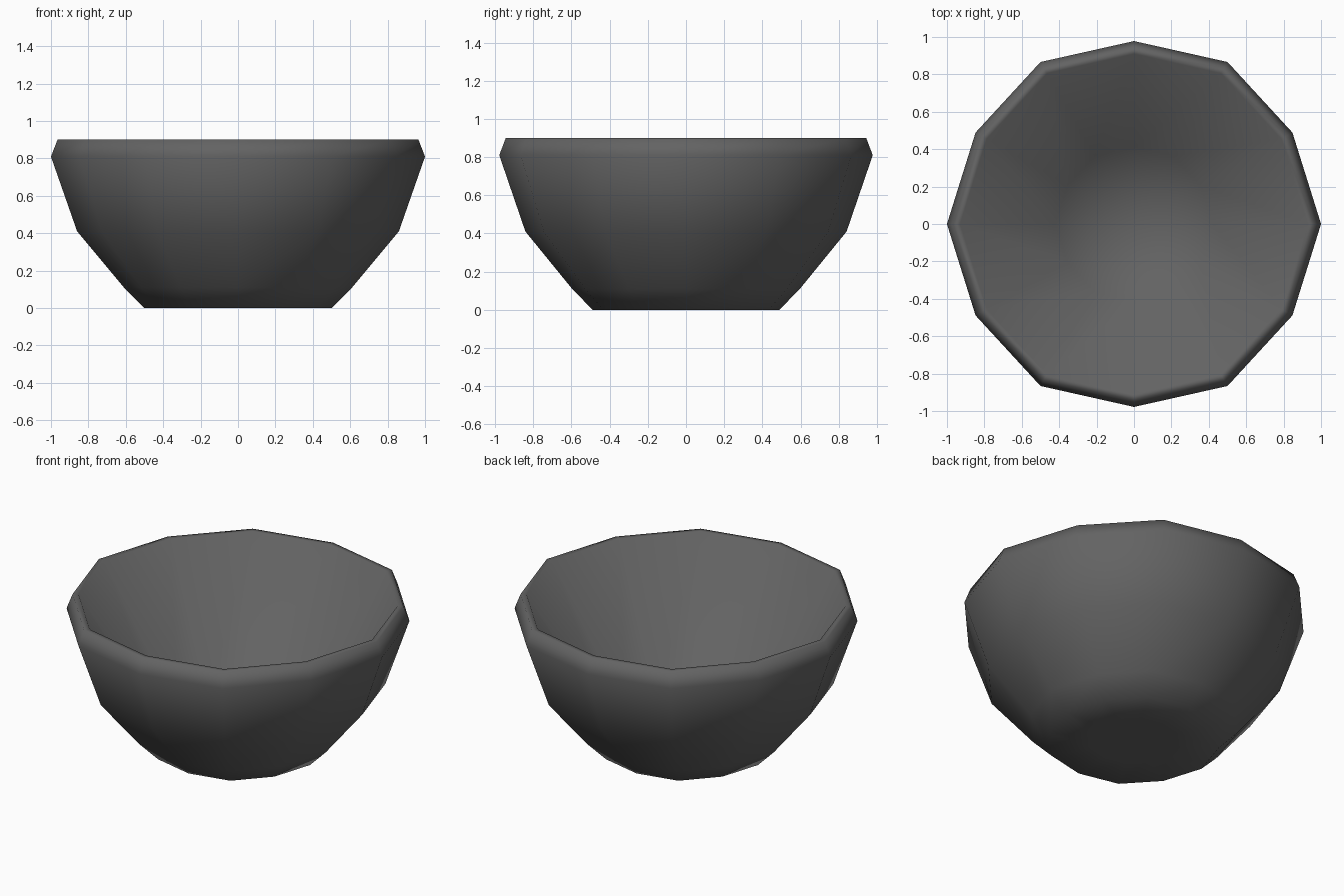
import bpy, bmesh
from math import cos, sin, pi

if "Cube" in bpy.data.objects:
    bpy.data.objects.remove(bpy.data.objects["Cube"])

SIDES = 12
# radius, height: from outer base, up the wall, over the rim, down to the inner floor
PROFILE = [(0.25, 0.0), (0.50, 0.0), (0.61, 0.11), (0.86, 0.41), (1.0, 0.81), (0.965, 0.90),
           (0.93, 0.90), (0.42, 0.09)]


def ring(bm, radius, z):
    # every second corner sits slightly further in
    verts = []
    for i in range(SIDES):
        r = radius * (0.978 if i % 2 else 1.0)
        a = 2 * pi * i / SIDES
        verts.append(bm.verts.new((r * cos(a), r * sin(a), z)))
    return verts


def cap(bm, verts, z):
    centre = bm.verts.new((0, 0, z))
    for i in range(SIDES):
        bm.faces.new((verts[i], verts[(i + 1) % SIDES], centre))


# bowl wall with rim
bm = bmesh.new()
rings = [ring(bm, r, z) for r, z in PROFILE]
for low, high in zip(rings, rings[1:]):
    for i in range(SIDES):
        j = (i + 1) % SIDES
        bm.faces.new((low[i], low[j], high[j], high[i]))

# underside and inner floor
cap(bm, rings[0], PROFILE[0][1])
cap(bm, rings[-1], PROFILE[-1][1])
bmesh.ops.recalc_face_normals(bm, faces=bm.faces)
for f in bm.faces:
    f.smooth = True

mesh = bpy.data.meshes.new("bowl")
bm.to_mesh(mesh)
bm.free()

# dark grey surface
mat = bpy.data.materials.new("dark_grey")
mat.diffuse_color = (0.125, 0.125, 0.125, 1)
mat.use_nodes = True
mat.node_tree.nodes["Principled BSDF"].inputs["Base Color"].default_value = mat.diffuse_color
mesh.materials.append(mat)

bowl = bpy.data.objects.new("bowl", mesh)
bpy.context.collection.objects.link(bowl)
